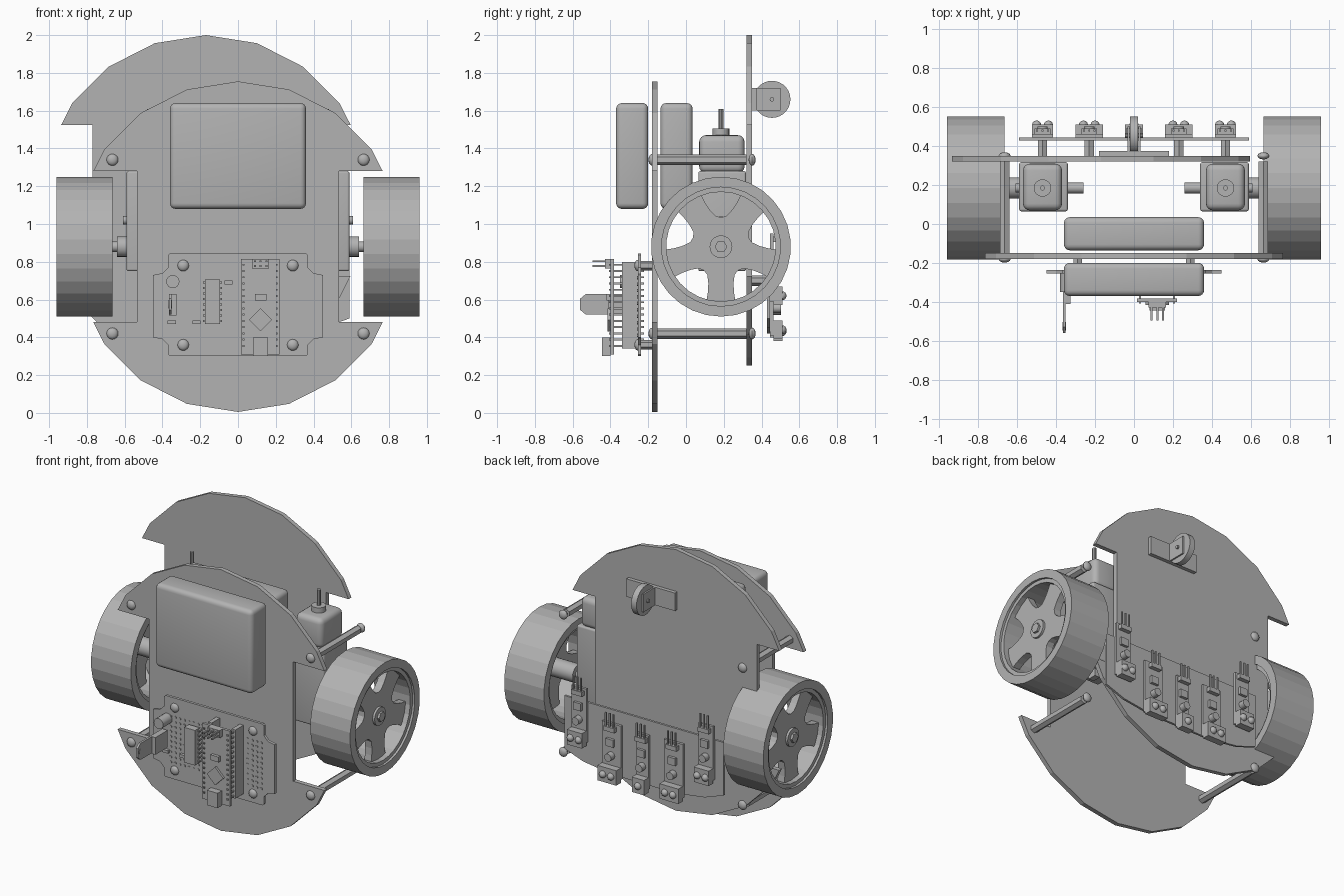
import bpy, bmesh, math
from mathutils import Matrix, Vector

cube = bpy.data.objects.get("Cube")
if cube:
    bpy.data.objects.remove(cube, do_unlink=True)

grey = bpy.data.materials.new("plain_grey")
grey.use_nodes = True
COLOUR = (0.45, 0.45, 0.45, 1)
grey.diffuse_color = COLOUR
grey.node_tree.nodes["Principled BSDF"].inputs["Base Color"].default_value = COLOUR

TURN = {"x": Matrix.Rotation(math.pi / 2, 4, "Y"),
        "y": Matrix.Rotation(-math.pi / 2, 4, "X"),
        "z": Matrix.Identity(4)}


def finish(name, bm, smooth=False):
    bmesh.ops.recalc_face_normals(bm, faces=bm.faces)
    mesh = bpy.data.meshes.new(name)
    bm.to_mesh(mesh)
    bm.free()
    ob = bpy.data.objects.new(name, mesh)
    bpy.context.scene.collection.objects.link(ob)
    mesh.materials.append(grey)
    if smooth:
        bpy.ops.object.select_all(action="DESELECT")
        ob.select_set(True)
        bpy.context.view_layer.objects.active = ob
        bpy.ops.object.shade_smooth_by_angle(angle=math.radians(35))
    return ob


def box(name, xs, ys, zs, bevel=0.0, turn=0.0):
    """Box between limits, optionally rounded or turned about y."""
    bm = bmesh.new()
    bmesh.ops.create_cube(bm, size=1)
    mid = Vector([(a + b) / 2 for a, b in (xs, ys, zs)])
    size = [b - a for a, b in (xs, ys, zs)]
    bmesh.ops.scale(bm, vec=size, verts=bm.verts)
    if bevel:
        bmesh.ops.bevel(bm, geom=bm.edges[:], offset=bevel, segments=4, profile=0.5, affect="EDGES")
    bm.transform(Matrix.Translation(mid) @ Matrix.Rotation(turn, 4, "Y"))
    return finish(name, bm, bevel > 0)


def rod(name, axis, start, length, r, n=16, r2=None, smooth=True):
    bm = bmesh.new()
    bmesh.ops.create_cone(bm, cap_ends=True, segments=n, radius1=r,
                          radius2=r if r2 is None else r2, depth=length)
    bm.transform(Matrix.Translation(start) @ TURN[axis] @ Matrix.Translation((0, 0, length / 2)))
    return finish(name, bm, smooth)


def dome(name, centre, r, squash=0.6):
    bm = bmesh.new()
    bmesh.ops.create_uvsphere(bm, u_segments=12, v_segments=8, radius=r)
    bmesh.ops.scale(bm, vec=(1, squash, 1), verts=bm.verts)
    bm.transform(Matrix.Translation(centre))
    return finish(name, bm, True)


def prism(name, points, axis, start, depth):
    """Extrude an outline: (x, z) points along y, or (y, z) points along x."""
    bm = bmesh.new()
    place = (lambda a, b: (a, start, b)) if axis == "y" else (lambda a, b: (start, a, b))
    face = bm.faces.new([bm.verts.new(place(a, b)) for a, b in points])
    new = bmesh.ops.extrude_face_region(bm, geom=[face])["geom"]
    move = (0, depth, 0) if axis == "y" else (depth, 0, 0)
    bmesh.ops.translate(bm, vec=move, verts=[v for v in new if isinstance(v, bmesh.types.BMVert)])
    return finish(name, bm)


def ring(name, profile, centre, n):
    """Spin a closed (x, radius) profile about the x axis."""
    bm = bmesh.new()
    vs = [bm.verts.new((x, 0, r)) for x, r in profile]
    es = [bm.edges.new((vs[i - 1], vs[i])) for i in range(len(vs))]
    bmesh.ops.spin(bm, geom=vs + es, cent=(0, 0, 0), axis=(1, 0, 0), angle=2 * math.pi, steps=n)
    bmesh.ops.remove_doubles(bm, verts=bm.verts, dist=1e-4)
    bm.transform(Matrix.Translation(centre))
    return finish(name, bm)


# Two round chassis plates with wheel slots
def chassis_plate(name, cx, cz, y, slot):
    R, half = 0.875, 0.4
    quarter = [(R * math.sin(math.radians(a)), R * math.cos(math.radians(a))) for a in (0, 18, 36, 54)]
    quarter += [(0.766, half), (slot, half)]
    right = quarter + [(x, -z) for x, z in reversed(quarter)]
    left = [(-x, z) for x, z in reversed(right) if x > 0.001]
    prism(name, [(cx + x, cz + z) for x, z in right + left], "y", y, 0.03)


chassis_plate("front_plate", 0, 0.88, -0.18, 0.535)
chassis_plate("back_plate", -0.17, 1.125, 0.32, 0.6)

# Long spacers joining the plates
for x in (-0.665, 0.665):
    for z in (0.42, 1.34):
        rod("plate_spacer", "y", (x, -0.15, z), 0.47, 0.028, 6, smooth=False)
        dome("spacer_screw_front", (x, -0.18, z), 0.031)
        dome("spacer_screw_back", (x, 0.35, z), 0.031)

# Battery packs
box("front_battery", (-0.36, 0.36), (-0.37, -0.2), (1.08, 1.64), 0.03)
box("rear_battery", (-0.36, 0.36), (-0.135, 0.035), (1.08, 1.64), 0.03)

# Wheels and gear motors
WY, WZ = 0.185, 0.88
spoke = [(-36, 0.295), (-21, 0.295), (-20, 0.25), (-17, 0.205), (-10, 0.165),
         (0, 0.155), (10, 0.165), (17, 0.205), (20, 0.25), (21, 0.295)]
star = []
for k in range(5):
    for a, r in spoke:
        t = math.radians(90 + 72 * k + a)
        star.append((WY + r * math.cos(t), WZ + r * math.sin(t)))

for s in (-1, 1):
    centre = (0, WY, WZ)
    ring("tyre", [(s * 0.665, 0.315), (s * 0.665, 0.37), (s * 0.96, 0.37), (s * 0.96, 0.315)], centre, 30)
    ring("wheel_rim", [(s * 0.68, 0.29), (s * 0.68, 0.315), (s * 0.945, 0.315), (s * 0.945, 0.29)], centre, 30)
    prism("wheel_spokes", star, "x", s * 0.86, s * 0.05)

    def across(name, a, b, y, z, r, n=16):
        lo = min(s * a, s * b)
        rod(name, "x", (lo, y, z), abs(b - a), r, n)

    across("wheel_hub", 0.67, 0.925, WY, WZ, 0.06, 20)
    across("hub_screw", 0.925, 0.94, WY, WZ, 0.033, 6)
    across("motor_axle", 0.26, 0.7, WY, WZ, 0.028)
    across("axle_collar", 0.59, 0.64, WY, WZ, 0.055)
    across("gearbox_boss", 0.59, 0.61, WY, 1.02, 0.022)

    xs = sorted((s * 0.34, s * 0.59))
    box("gearbox", xs, (0.065, 0.318), (0.75, 1.28), 0.012)
    box("gearbox_tab", sorted((s * 0.45, s * 0.49)), (0.155, 0.215), (0.7, 0.755))
    mx = s * 0.47
    box("motor_can", (mx - 0.1, mx + 0.1), (0.07, 0.31), (1.27, 1.47), 0.035)
    rod("motor_cap", "z", (mx, WY, 1.465), 0.04, 0.045)
    rod("motor_shaft", "z", (mx, WY, 1.5), 0.11, 0.013, 10)

# Circuit board on the front plate
half = [(0.36, 0.845), (0.37, 0.835), (0.37, 0.77), (0.4, 0.74), (0.45, 0.73),
        (0.45, 0.4), (0.4, 0.39), (0.37, 0.36), (0.37, 0.31), (0.36, 0.3)]
prism("circuit_board", half + [(-x, z) for x, z in reversed(half)], "y", -0.255, 0.018)
for x in (-0.29, 0.29):
    for z in (0.36, 0.78):
        rod("board_spacer", "y", (x, -0.24, z), 0.065, 0.025, 6, smooth=False)
        dome("board_screw", (x, -0.255, z), 0.03)

# Solder pads in rows
bm = bmesh.new()
for x0, cols in ((-0.32, 10), (0.25, 4)):
    for i in range(cols):
        for j in range(10):
            spot = Matrix.Translation((x0 + 0.034 * i, -0.257, 0.41 + 0.034 * j))
            bmesh.ops.create_cone(bm, cap_ends=True, segments=6, radius1=0.009, radius2=0.009,
                                  depth=0.004, matrix=spot @ TURN["y"])
finish("solder_pads", bm)

# Controller module in its sockets
box("controller_board", (0.015, 0.22), (-0.4, -0.382), (0.31, 0.815))
for x in (0.03, 0.205):
    box("pin_socket", (x - 0.014, x + 0.014), (-0.34, -0.255), (0.34, 0.8))
    for i in range(14):
        z = 0.355 + 0.033 * i
        box("socket_pin", (x - 0.005, x + 0.005), (-0.408, -0.34), (z - 0.005, z + 0.005))
        box("solder_leg", (x - 0.005, x + 0.005), (-0.255, -0.222), (z - 0.005, z + 0.005))
box("usb_port", (0.08, 0.16), (-0.445, -0.4), (0.3, 0.4))
box("controller_chip", (0.077, 0.163), (-0.415, -0.4), (0.45, 0.536), turn=math.pi / 4)
box("reset_button", (0.09, 0.15), (-0.42, -0.4), (0.595, 0.63))
box("pin_header_base", (0.075, 0.165), (-0.43, -0.4), (0.765, 0.815))
for x in (0.09, 0.12, 0.15):
    for z in (0.778, 0.803):
        box("header_pin", (x - 0.005, x + 0.005), (-0.495, -0.43), (z - 0.005, z + 0.005))

# Driver chip, regulator and small parts
box("driver_chip", (-0.175, -0.095), (-0.32, -0.27), (0.47, 0.705))
for i in range(8):
    z = 0.487 + 0.029 * i
    box("chip_legs", (-0.185, -0.085), (-0.29, -0.255), (z - 0.006, z + 0.006))
box("regulator", (-0.365, -0.325), (-0.41, -0.28), (0.515, 0.63))
prism("regulator_tab", [(-0.4, 0.52), (-0.53, 0.52), (-0.56, 0.545), (-0.56, 0.605),
                        (-0.53, 0.63), (-0.4, 0.63)], "x", -0.365, 0.014)
rod("tab_hole", "x", (-0.367, -0.525, 0.575), 0.018, 0.022)
rod("capacitor", "y", (-0.345, -0.35, 0.695), 0.1, 0.035)
for x, z in ((-0.35, 0.48), (-0.22, 0.48), (-0.05, 0.69)):
    box("resistor", (x - 0.022, x + 0.022), (-0.275, -0.255), (z - 0.01, z + 0.01))

# Sensor strip behind the back plate
arc = [(0.59, 0.855), (0.59, 0.5), (0.45, 0.45), (0.23, 0.42)]
prism("sensor_strip", arc + [(-x, z) for x, z in reversed(arc)], "y", 0.43, 0.015)
for x, bottom, w in ((-0.47, 0.57, 0.11), (-0.23, 0.39, 0.14), (0, 0.38, 0.09), (0.23, 0.39, 0.14), (0.47, 0.57, 0.11)):
    h, top = w / 2, bottom + 0.38
    box("sensor_board", (x - h, x + h), (0.445, 0.462), (bottom + 0.02, top))
    box("sensor_block", (x - h, x + h), (0.462, 0.51), (bottom, bottom + 0.1))
    for d in ((0,) if w < 0.1 else (-0.03, 0.03)):
        dome("sensor_lens", (x + d, 0.508, bottom + 0.05), 0.024, 1.0)
    rod("sensor_dial", "y", (x, 0.462, bottom + 0.165), 0.04, 0.026, 12)
    box("sensor_chip", (x - 0.025, x + 0.03), (0.462, 0.48), (bottom + 0.23, bottom + 0.28))
    box("sensor_header", (x - 0.04, x + 0.04), (0.462, 0.49), (top - 0.045, top - 0.015))
    for d in (-0.028, 0, 0.028):
        box("sensor_pin", (x + d - 0.005, x + d + 0.005), (0.475, 0.485), (top - 0.015, top + 0.075))
    if x:
        rod("strip_spacer", "y", (x, 0.35, 0.7), 0.08, 0.027, 6, smooth=False)

# Rear caster
box("caster_base", (-0.18, 0.18), (0.35, 0.375), (1.6, 1.72))
for s in (-1, 1):
    box("caster_fork", sorted((s * 0.024, s * 0.034)), (0.37, 0.5), (1.6, 1.72))
rod("caster_wheel", "x", (-0.02, 0.455, 1.66), 0.04, 0.098, 28)
rod("caster_axle", "x", (-0.045, 0.455, 1.66), 0.09, 0.012, 10)
